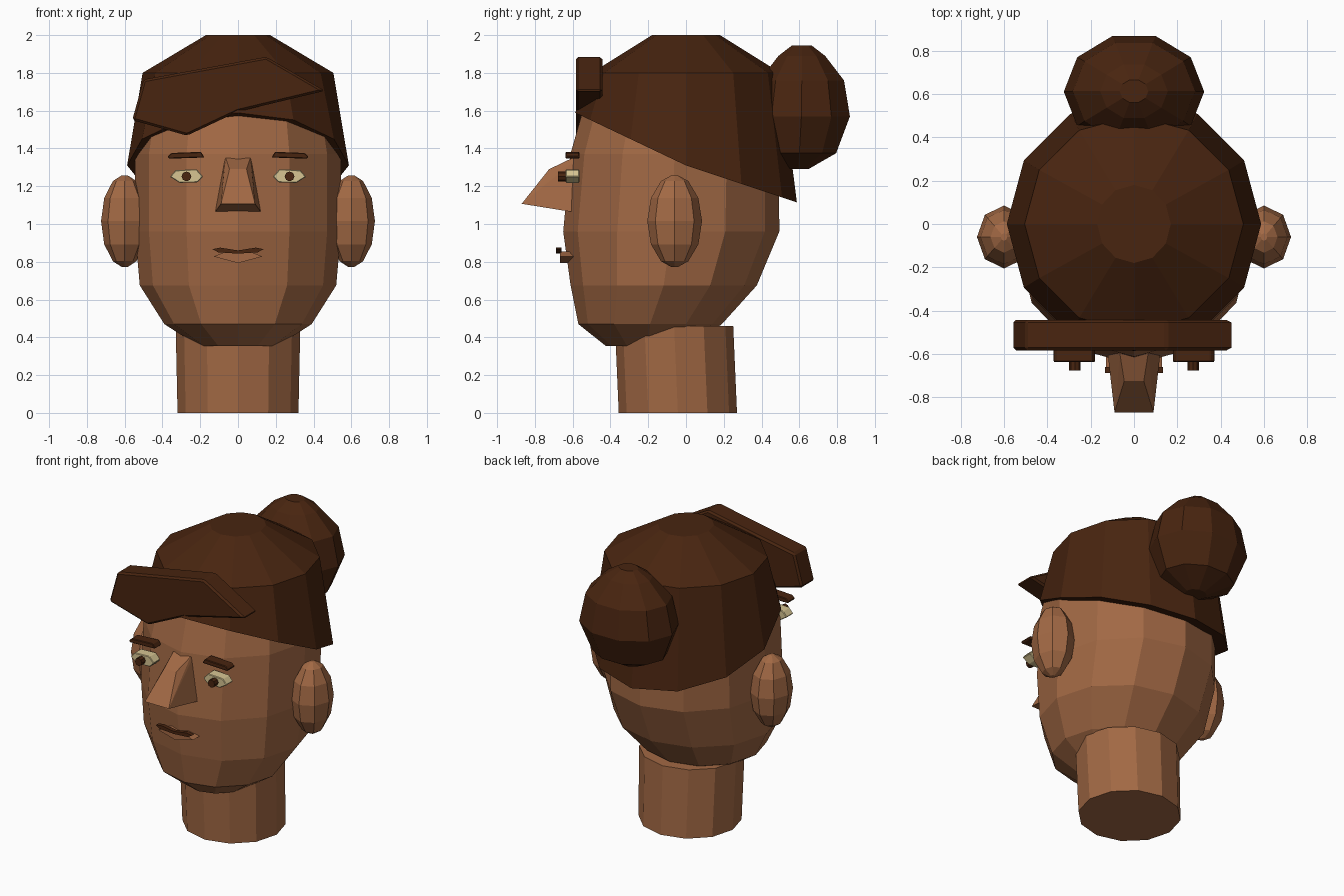
import bpy, bmesh, math
from mathutils import Vector

if "Cube" in bpy.data.objects:
    bpy.data.objects.remove(bpy.data.objects["Cube"])


def material(name, color):
    m = bpy.data.materials.new(name)
    m.diffuse_color = (*color, 1)
    m.use_nodes = True
    m.node_tree.nodes["Principled BSDF"].inputs["Base Color"].default_value = m.diffuse_color
    return m


SKIN = material("skin_brown", (0.36, 0.14, 0.058))
HAIR = material("hair_dark_brown", (0.065, 0.018, 0.005))
EYE = material("eye_cream", (0.68, 0.56, 0.29))


def finish(name, bm, mat, bevel=0):
    bmesh.ops.recalc_face_normals(bm, faces=bm.faces)
    me = bpy.data.meshes.new(name)
    bm.to_mesh(me)
    bm.free()
    me.materials.append(mat)
    ob = bpy.data.objects.new(name, me)
    bpy.context.collection.objects.link(ob)
    if bevel:
        b = ob.modifiers.new("bevel", 'BEVEL')
        b.width = bevel
        b.segments = 1
    return ob


def mirror_x(ob):
    ob.modifiers.new("mirror", 'MIRROR').use_axis[0] = True


def loft(name, rings, n, mat, cx=0, height=None):
    """Stack of elliptical rings (z, centre y, radius x, radius y), capped at both ends."""
    bm = bmesh.new()
    loops = []
    for i, (z, cy, rx, ry) in enumerate(rings):
        loop = []
        for k in range(n):
            a = 2 * math.pi * k / n
            x, y = cx + rx * math.cos(a), cy + ry * math.sin(a)
            loop.append(bm.verts.new((x, y, height(y) if height and i == 0 else z)))
        loops.append(loop)
    for lo, hi in zip(loops, loops[1:]):
        for k in range(n):
            j = (k + 1) % n
            bm.faces.new((lo[k], lo[j], hi[j], hi[k]))
    bm.faces.new(loops[0][::-1])
    bm.faces.new(loops[-1])
    return finish(name, bm, mat)


def plate(name, outline, y0, y1, mat, bevel=0):
    """Front outline (x, z) extruded between two depths."""
    bm = bmesh.new()
    a = [bm.verts.new((x, y0, z)) for x, z in outline]
    b = [bm.verts.new((x, y1, z)) for x, z in outline]
    bm.faces.new(a)
    bm.faces.new(b[::-1])
    for i in range(len(a)):
        j = (i + 1) % len(a)
        bm.faces.new((a[i], b[i], b[j], a[j]))
    return finish(name, bm, mat, bevel)


# Neck and head
loft("neck", [(0, -0.043, 0.32, 0.313), (0.46, -0.063, 0.33, 0.313)], 12, SKIN)
loft("head", [
    (0.355, -0.20, 0.21, 0.225), (0.47, -0.19, 0.39, 0.38),
    (0.675, -0.118, 0.52, 0.493), (0.96, -0.078, 0.545, 0.572),
    (1.37, -0.06, 0.545, 0.552), (1.57, -0.045, 0.51, 0.51),
    (1.85, 0, 0.36, 0.36)], 12, SKIN)

# Ears
ear = [(0.772, -0.06, 0.015, 0.017)]
for i in range(1, 6):
    t = math.pi * i / 6
    ear.append((1.015 - 0.245 * math.cos(t), -0.06, 0.125 * math.sin(t), 0.145 * math.sin(t)))
ear.append((1.258, -0.06, 0.015, 0.017))
mirror_x(loft("ears", ear, 8, SKIN, cx=0.6))

# Hair cap with a hairline that drops towards the back
loft("hair_cap", [(1.3, 0, 0.587, 0.587), (1.8, 0, 0.505, 0.5), (2.0, 0, 0.17, 0.18)], 12, HAIR,
     height=lambda y: 1.31 - y * (0.475 if y < 0 else 0.333))

# Hair bun
loft("hair_bun", [(z, cy, r * 1.2, r) for z, cy, r in (
    (1.29, 0.59, 0.06), (1.375, 0.60, 0.205), (1.57, 0.611, 0.27),
    (1.76, 0.613, 0.235), (1.89, 0.613, 0.13), (1.945, 0.613, 0.055))], 10, HAIR)

# Swept fringe
plate("fringe", [(-0.56, 1.55), (-0.27, 1.468), (0.0, 1.595), (0.46, 1.705),
                 (0.15, 1.885), (-0.50, 1.765)], -0.583, -0.443, HAIR, 0.012)

# Nose
bm = bmesh.new()
for x, y, z in ((0.07, -0.57, 1.35), (0.065, -0.60, 1.35), (0.045, -0.725, 1.29),
                (0.09, -0.87, 1.107), (0.12, -0.61, 1.065), (0.12, -0.56, 1.065)):
    for s in (-1, 1):
        bm.verts.new((s * x, y, z))
bmesh.ops.convex_hull(bm, input=bm.verts)
bmesh.ops.dissolve_limit(bm, angle_limit=0.02, verts=bm.verts, edges=bm.edges)
finish("nose", bm, SKIN)

# Eyes, pupils and brows
mirror_x(plate("eyes", [(0.185, 1.252), (0.215, 1.22), (0.31, 1.218), (0.36, 1.25),
                        (0.33, 1.285), (0.22, 1.29)], -0.637, -0.565, EYE, 0.004))
mirror_x(plate("pupils", [(0.273 + 0.026 * math.cos(k * math.pi / 4),
                           1.252 + 0.026 * math.sin(k * math.pi / 4)) for k in range(8)],
               -0.677, -0.63, HAIR))
mirror_x(plate("brows", [(0.178, 1.352), (0.365, 1.346), (0.373, 1.357), (0.352, 1.376),
                         (0.195, 1.382)], -0.637, -0.565, HAIR, 0.004))

# Mouth
plate("upper_lip", [(-0.135, 0.867), (-0.105, 0.85), (0, 0.843), (0.105, 0.85), (0.135, 0.867),
                    (0.095, 0.875), (0, 0.86), (-0.095, 0.875)], -0.688, -0.66, HAIR)
plate("lower_lip", [(-0.13, 0.828), (0, 0.793), (0.13, 0.828), (0.06, 0.855), (0, 0.845),
                    (-0.06, 0.855)], -0.668, -0.58, SKIN)
